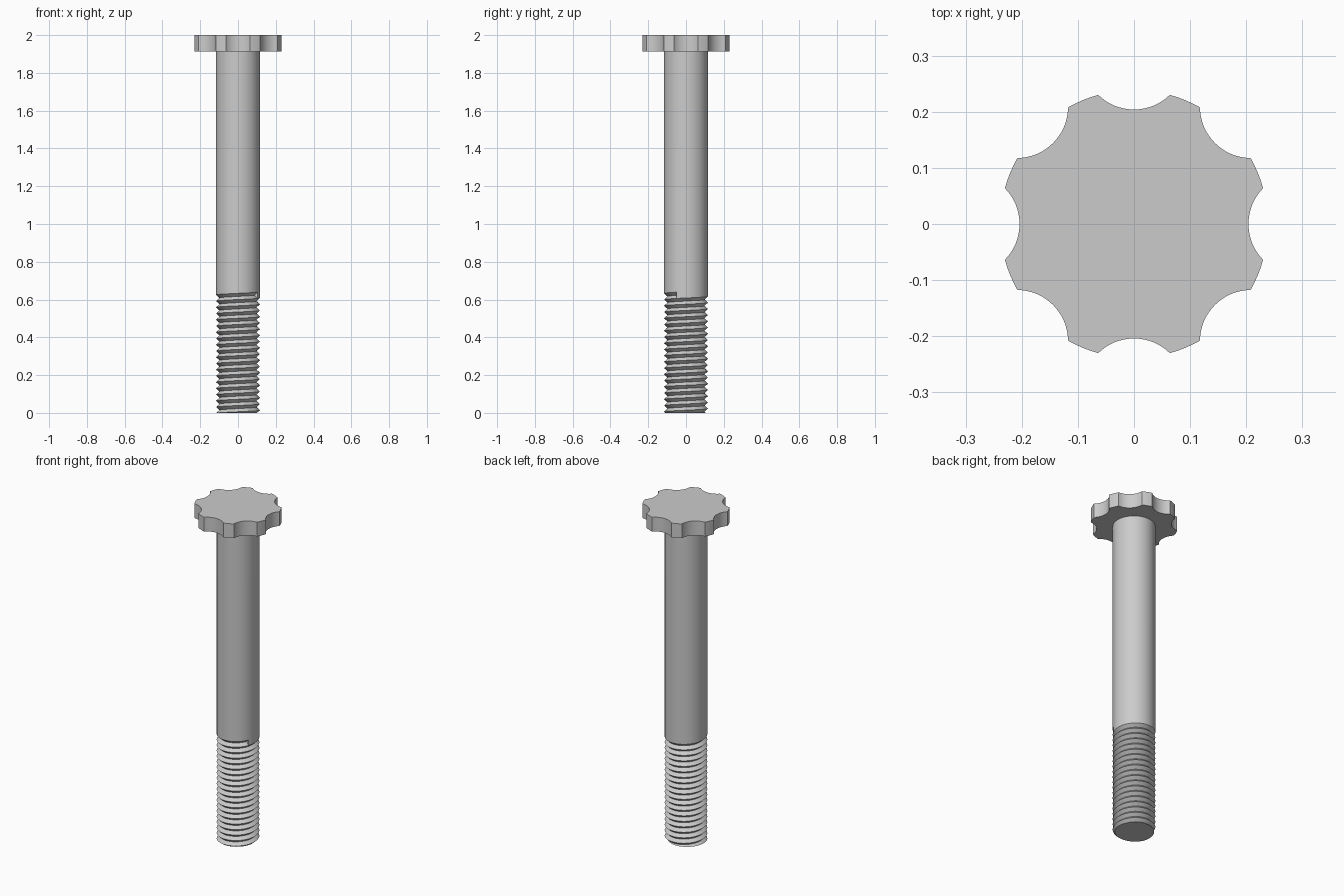
import bpy, bmesh
from math import sin, cos, tau, radians, atan2, acos
from mathutils import Vector

cube = bpy.data.objects.get("Cube")
if cube:
    bpy.data.objects.remove(cube)

SHAFT_R, ROOT_R = 0.116, 0.098
PITCH, RUNOUT_Z, RUNOUT_ANGLE = 0.033, 0.606, radians(-26)
HEAD_BOTTOM, HEAD_TOP = 1.914, 2.0
STEPS, TURNS = 64, 20

steel = bpy.data.materials.new("plain_grey")
steel.use_nodes = True
grey = (0.6, 0.6, 0.6, 1)
steel.diffuse_color = grey
steel.node_tree.nodes["Principled BSDF"].inputs["Base Color"].default_value = grey


def finish(name, bm):
    bmesh.ops.recalc_face_normals(bm, faces=bm.faces)
    mesh = bpy.data.meshes.new(name)
    bm.to_mesh(mesh)
    bm.free()
    mesh.materials.append(steel)
    obj = bpy.data.objects.new(name, mesh)
    bpy.context.collection.objects.link(obj)
    bpy.ops.object.select_all(action='DESELECT')
    obj.select_set(True)
    bpy.context.view_layer.objects.active = obj
    bpy.ops.object.shade_smooth_by_angle(angle=radians(30))
    return obj


# Threaded shaft: V thread winding up to a single run-out step
bm = bmesh.new()
columns = []
for i in range(STEPS + 1):
    t = i / STEPS
    a = RUNOUT_ANGLE + tau * t
    column = [bm.verts.new((SHAFT_R * cos(a), SHAFT_R * sin(a), HEAD_BOTTOM + 0.01))]
    for k in range(2 * TURNS + 1):
        r = ROOT_R if k % 2 else SHAFT_R
        z = RUNOUT_Z + PITCH * (t - k / 2)
        column.append(bm.verts.new((r * cos(a), r * sin(a), z)))
    columns.append(column)
for i in range(STEPS):
    left, right = columns[i], columns[i + 1]
    for k in range(2 * TURNS + 1):
        corners = [left[k], left[k + 1], right[k + 1], right[k]]
        if i == 0 and k == 0:
            corners.insert(1, columns[-1][1])  # shared corner of the run-out step
        bm.faces.new(corners)
bm.faces.new(columns[-1][1:4])  # wall of the run-out step
bm.faces.new([c[0] for c in columns[:-1]])
bmesh.ops.remove_doubles(bm, verts=bm.verts, dist=1e-5)

# Trim the thread flat at the base and close it
bmesh.ops.bisect_plane(bm, geom=bm.verts[:] + bm.edges[:] + bm.faces[:], dist=1e-6,
                       plane_co=(0, 0, 0), plane_no=(0, 0, 1), clear_inner=True)
rim = [e for e in bm.edges if e.is_boundary and all(abs(v.co.z) < 1e-4 for v in e.verts)]
bmesh.ops.edgeloop_fill(bm, edges=rim)
finish("threaded_shaft", bm)

# Scalloped head: eight round bites out of a disc
HEAD_R, BITE_R, BITE_D, BITES = 0.2388, 0.091, 0.295, 8
half = acos((HEAD_R**2 + BITE_D**2 - BITE_R**2) / (2 * HEAD_R * BITE_D))
tip = Vector((HEAD_R * cos(half), HEAD_R * sin(half)))
sweep = atan2(tip.y, BITE_D - tip.x)
outline = []
for n in range(BITES):
    turn = tau * n / BITES
    for j in range(17):
        b = sweep * (j / 8 - 1)
        x, y = BITE_D - BITE_R * cos(b), BITE_R * sin(b)
        outline.append((x * cos(turn) - y * sin(turn), x * sin(turn) + y * cos(turn)))
    for j in range(1, 4):
        a = turn + half + (tau / BITES - 2 * half) * j / 4
        outline.append((HEAD_R * cos(a), HEAD_R * sin(a)))
bm = bmesh.new()
base = bm.faces.new([bm.verts.new((x, y, HEAD_BOTTOM)) for x, y in outline])
top = bmesh.ops.extrude_face_region(bm, geom=[base], use_keep_orig=True)
bmesh.ops.translate(bm, vec=(0, 0, HEAD_TOP - HEAD_BOTTOM),
                    verts=[v for v in top["geom"] if isinstance(v, bmesh.types.BMVert)])
finish("scalloped_head", bm)
